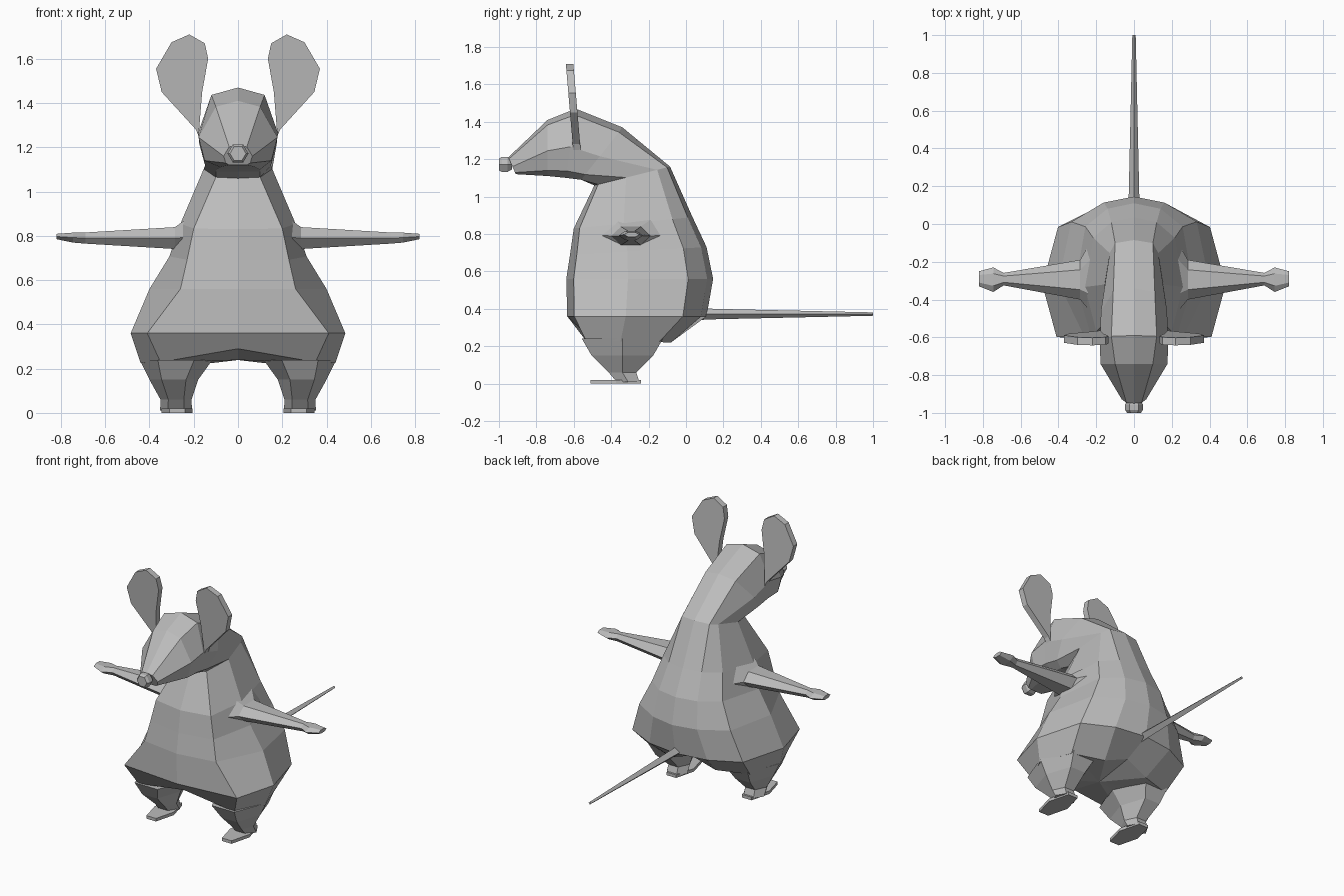
import bpy, bmesh
from math import cos, sin, tau

cube = bpy.data.objects.get("Cube")
if cube:
    bpy.data.objects.remove(cube, do_unlink=True)

shade = (0.5, 0.5, 0.5, 1)
grey = bpy.data.materials.new("plain grey")
grey.use_nodes = True
grey.diffuse_color = shade
grey.node_tree.nodes["Principled BSDF"].inputs["Base Color"].default_value = shade


def loft(name, rings, side=1):
    """Bridge closed rings of points, fan the ends shut and leave the faces flat."""
    bm = bmesh.new()
    rows = [[bm.verts.new((x * side, y, z)) for x, y, z in ring] for ring in rings]
    count = len(rows[0])
    for low, high in zip(rows, rows[1:]):
        for i in range(count):
            j = (i + 1) % count
            bm.faces.new((low[i], low[j], high[j], high[i]))
    caps = [bm.faces.new(rows[0]), bm.faces.new(rows[-1])]
    bmesh.ops.recalc_face_normals(bm, faces=bm.faces)
    bmesh.ops.poke(bm, faces=caps)
    mesh = bpy.data.meshes.new(name)
    bm.to_mesh(mesh)
    bm.free()
    mesh.materials.append(grey)
    part = bpy.data.objects.new(name, mesh)
    bpy.context.collection.objects.link(part)


def pair(name, rings):
    loft("left_" + name, rings)
    loft("right_" + name, rings, side=-1)


def oval(axis, at, centre, radii, sides=6):
    """A regular ring of points across the given axis."""
    ring = []
    for i in range(sides):
        angle = tau * i / sides
        point = [centre[0] + radii[0] * cos(angle), centre[1] + radii[1] * sin(angle)]
        point.insert(axis, at)
        ring.append(point)
    return ring


def section(front, back, widths, steps, arch=0.0):
    """A symmetric ring from front centre to back centre; widths are x, steps run front to back."""
    half = []
    for x, t in zip((0, *widths, 0), (0, *steps, 1)):
        y = front[0] + (back[0] - front[0]) * t
        z = front[1] + (back[1] - front[1]) * t
        half.append((x, y, z if x else z + arch))
    return half + [(-x, y, z) for x, y, z in half[-2:0:-1]]


def torso(front, back, panel, flank, ridge, arch=0.0):
    widths = (panel, flank, flank * 0.83, ridge)
    return section(front, back, widths, (0.05, 0.42, 0.83, 0.96), arch)


def head(front, back, jaw, cheek, crown):
    widths = (jaw, cheek * 0.85, cheek, crown)
    return section(front, back, widths, (0, 0.1, 0.45, 0.91))


# Torso and head in one skin, from the arched pelvis to the snout
loft("body_and_head", [
    torso(front=(-.56, .23), back=(-.06, .22), panel=.35, flank=.44, ridge=.16, arch=.06),
    torso(front=(-.635, .36), back=(.11, .36), panel=.41, flank=.485, ridge=.21),
    torso(front=(-.64, .56), back=(.145, .56), panel=.26, flank=.4, ridge=.16),
    torso(front=(-.62, .69), back=(.11, .73), panel=.23, flank=.31, ridge=.14),
    torso(front=(-.6, .83), back=(.035, .89), panel=.2, flank=.26, ridge=.12),
    torso(front=(-.49, 1.06), back=(-.085, 1.16), panel=.1, flank=.155, ridge=.1),
    head(front=(-.56, 1.09), back=(-.34, 1.37), jaw=.1, cheek=.175, crown=.11),
    head(front=(-.64, 1.1), back=(-.59, 1.47), jaw=.1, cheek=.18, crown=.12),
    head(front=(-.74, 1.11), back=(-.74, 1.41), jaw=.08, cheek=.178, crown=.1),
    head(front=(-.91, 1.12), back=(-.95, 1.21), jaw=.04, cheek=.065, crown=.04),
])

# Legs tapering to the ankles, on thin flat feet
pair("leg", [oval(axis=2, at=z, centre=centre, radii=radii) for z, centre, radii in (
    (.24, (.28, -.34), (.165, .25)),
    (.15, (.29, -.34), (.11, .19)),
    (.06, (.28, -.34), (.07, .085)),
    (.01, (.28, -.31), (.072, .07)))])
pair("foot", [oval(axis=2, at=z, centre=(.275, -.375), radii=(.07, .156)) for z in (0, .02)])

# Arms flaring from the shoulder and ending in small hands
pair("arm", [oval(axis=0, at=x, centre=centre, radii=radii) for x, centre, radii in (
    (.2, (-.27, .795), (.23, .12)),
    (.285, (-.295, .79), (.105, .057)),
    (.69, (-.292, .79), (.033, .029)),
    (.745, (-.295, .792), (.065, .026)),
    (.82, (-.29, .797), (.04, .014)))])

# Ears as thin paddles leaning forward
outline = ((.178, 1.25), (.162, 1.45), (.135, 1.6), (.15, 1.67), (.22, 1.71),
           (.3, 1.675), (.37, 1.555), (.345, 1.45), (.19, 1.28))
pair("ear", [[(x, y - (z - 1.27) * 0.085, z) for x, z in outline] for y in (-.605, -.565)])

# Nose bead and straight tail
loft("nose", [oval(axis=1, at=y, centre=(0, 1.172), radii=(size, size))
              for y, size in ((-.93, .03), (-.955, .047), (-.985, .047), (-1, .036))])
loft("tail", [oval(axis=1, at=y, centre=(0, .372), radii=(size, size), sides=4)
              for y, size in ((.02, .034), (.15, .028), (1, .009))])
